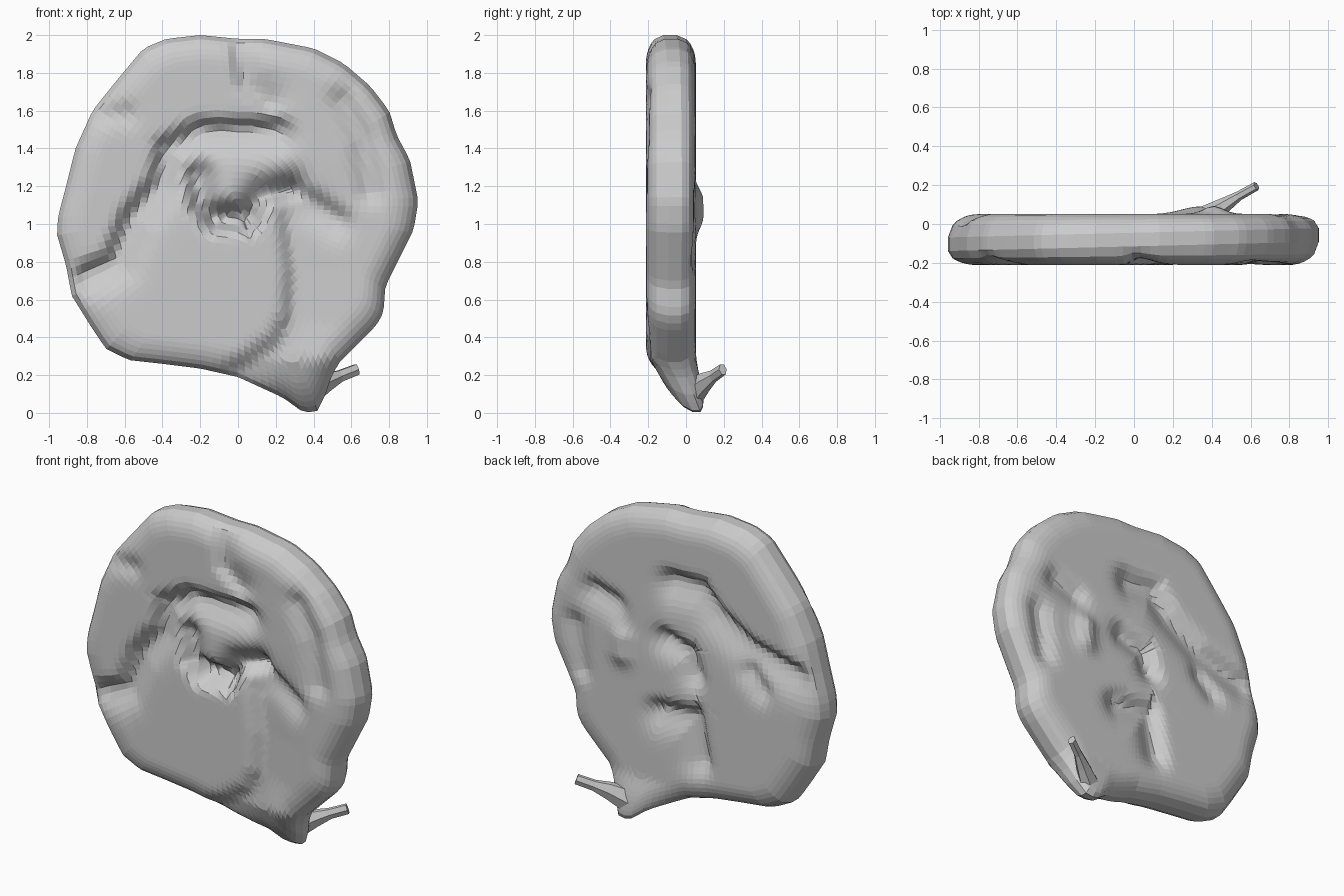
import bpy, bmesh, math
from mathutils import Vector as V

if "Cube" in bpy.data.objects:
    bpy.data.objects.remove(bpy.data.objects["Cube"])

# outline of the slab in the XZ plane, clockwise from the top
OUT = [(-.2, 2), (0, 1.98), (.14, 1.98), (.4, 1.93), (.56, 1.85), (.7, 1.73), (.8, 1.6), (.84, 1.47),
       (.91, 1.34), (.955, 1.12), (.93, .97), (.86, .83), (.78, .67), (.77, .53), (.73, .46), (.62, .35),
       (.53, .26), (.49, .18), (.46, .09), (.42, .01), (.35, 0), (.24, .08), (0, .19), (-.2, .235),
       (-.4, .26), (-.58, .28), (-.7, .34), (-.78, .46), (-.88, .62), (-.91, .78), (-.96, .95), (-.95, 1.05),
       (-.91, 1.2), (-.86, 1.4), (-.77, 1.6), (-.65, 1.75), (-.5, 1.93), (-.38, 1.98)]

# folds: (depth, sharp width on the right of the path, soft width on the left, path)
FRONT = [
    (.08, .05, .11, [(.2, 1.5), (-.2, 1.5), (-.38, 1.4), (-.42, 1.22), (-.57, 1.03), (-.66, .8), (-.8, .74)]),
    (.09, .05, .09, [(-.22, 1.25), (-.2, 1.1), (-.12, 1.02), (.04, 1.02), (.13, 1.15), (.28, 1.19)]),
    (.06, .05, .07, [(-.12, 1.03), (.05, 1.03)]),
    (.06, .06, .2, [(.28, 1.0), (.31, .75), (.3, .5), (.22, .35), (.02, .22)]),
    (.05, .1, .05, [(.28, 1.17), (.38, 1.13), (.53, 1.03)]),
    (.04, .04, .1, [(0, 1.93), (.03, 1.75), (.15, 1.65)]),
    (.04, .07, .07, [(.56, 1.65), (.66, 1.45), (.7, 1.18)]),
    (.03, .06, .06, [(-.76, 1.58), (-.6, 1.58)]),
]
BACK = [
    (.07, .05, .13, [(.05, 1.58), (-.13, 1.58), (-.25, 1.45), (-.48, 1.3), (-.78, 1.22)]),
    (.05, .05, .1, [(.6, 1.38), (.47, 1.34)]),
    (.06, .05, .1, [(.1, 1.2), (-.06, 1.15), (-.1, 1.03)]),
    (.06, .05, .12, [(.15, .74), (-.1, .76), (-.15, .5)]),
    (.04, .05, .08, [(-.48, 1.13), (-.56, 1.05)]),
    (.04, .06, .08, [(.74, 1.12), (.7, .85)]),
    (-.04, .07, .07, [(.41, 1.13), (.41, 1.03)]),
]


def carve(p, grooves):
    total = 0
    for depth, sharp, soft, path in grooves:
        best, width = 9, sharp
        for a, b in zip(path, path[1:]):
            a, ab = V(a), V(b) - V(a)
            t = max(0, min(1, (p - a).dot(ab) / ab.length_squared))
            off = p - a - ab * t
            if off.length < best:
                best = off.length
                # blend the width around the path, to avoid jumps at the ends
                side = (ab.x * off.y - ab.y * off.x) / (ab.length * max(off.length, 1e-6))
                width = sharp + (soft - sharp) * (side + 1) / 2
        total += depth * math.exp(-(best / width) ** 2)
    return min(total, .14)


def resample(pts, n):
    pts = [V(p) for p in pts]
    pts.append(pts[0])
    lens = [(b - a).length for a, b in zip(pts, pts[1:])]
    step, res, i, acc = sum(lens) / n, [], 0, 0
    for k in range(n):
        s = k * step
        while s > acc + lens[i] and i < len(lens) - 1:
            acc += lens[i]
            i += 1
        res.append(pts[i].lerp(pts[i + 1], (s - acc) / lens[i]))
    return res


def finish(name, bm):
    bmesh.ops.recalc_face_normals(bm, faces=bm.faces)
    me = bpy.data.meshes.new(name)
    bm.to_mesh(me)
    bm.free()
    ob = bpy.data.objects.new(name, me)
    bpy.context.collection.objects.link(ob)


# folded slab: concentric rings on both faces, rounded rim, carved folds
N = 130
C = V((0, 1.1))
rim = resample(OUT, N)
rings = [k * .04 for k in range(1, 21)] + [.83, .86, .89, .92, .95, .975, 1]
bm = bmesh.new()


def surface(p, t, side):
    d = (1 - t) * .95
    k = math.sqrt(max(0, 1 - (1 - min(d / .16, 1)) ** 2))
    half = .035 + .097 * k
    half -= carve(p, FRONT if side < 0 else BACK) * k
    y = -.08 + .025 * p.x * (1 - k)
    corner = max(0, .28 - p.y) * max(0, min(1, p.x / .25))
    # lower right corner thins out and curls backwards
    y += side * half * (1 - 1.6 * corner) + .46 * corner
    return (p.x, y, p.y)


for side in (-1, 1):
    prev = None
    mid = bm.verts.new(surface(C, 0, side))
    for t in rings:
        ring = [bm.verts.new(surface(C.lerp(p, t), t, side)) for p in rim]
        for i in range(N):
            j = (i + 1) % N
            if prev:
                bm.faces.new((prev[i], prev[j], ring[j], ring[i]))
            else:
                bm.faces.new((mid, ring[j], ring[i]))
        prev = ring
    if side < 0:
        front_edge = prev
for i in range(N):
    j = (i + 1) % N
    bm.faces.new((front_edge[i], front_edge[j], prev[j], prev[i]))
finish("folded_slab", bm)

# small curled tail behind the lower corner
path = [(.37, .04, .11, .08), (.47, .1, .165, .055), (.54, .145, .195, .035), (.63, .195, .23, .033)]
bm = bmesh.new()
prev = None
for k, (x, y, z, r) in enumerate(path):
    a, b = path[max(k - 1, 0)], path[min(k + 1, len(path) - 1)]
    d = (V(b[:3]) - V(a[:3])).normalized()
    u = d.cross(V((0, 0, 1))).normalized()
    w = u.cross(d)
    ring = [bm.verts.new(V((x, y, z)) + r * (u * math.cos(q) * .7 + w * math.sin(q)))
            for q in (math.tau * i / 6 for i in range(6))]
    if prev:
        for i in range(6):
            j = (i + 1) % 6
            bm.faces.new((prev[i], prev[j], ring[j], ring[i]))
    else:
        bm.faces.new(ring[::-1])
    prev = ring
bm.faces.new(prev)
finish("curled_tail", bm)
